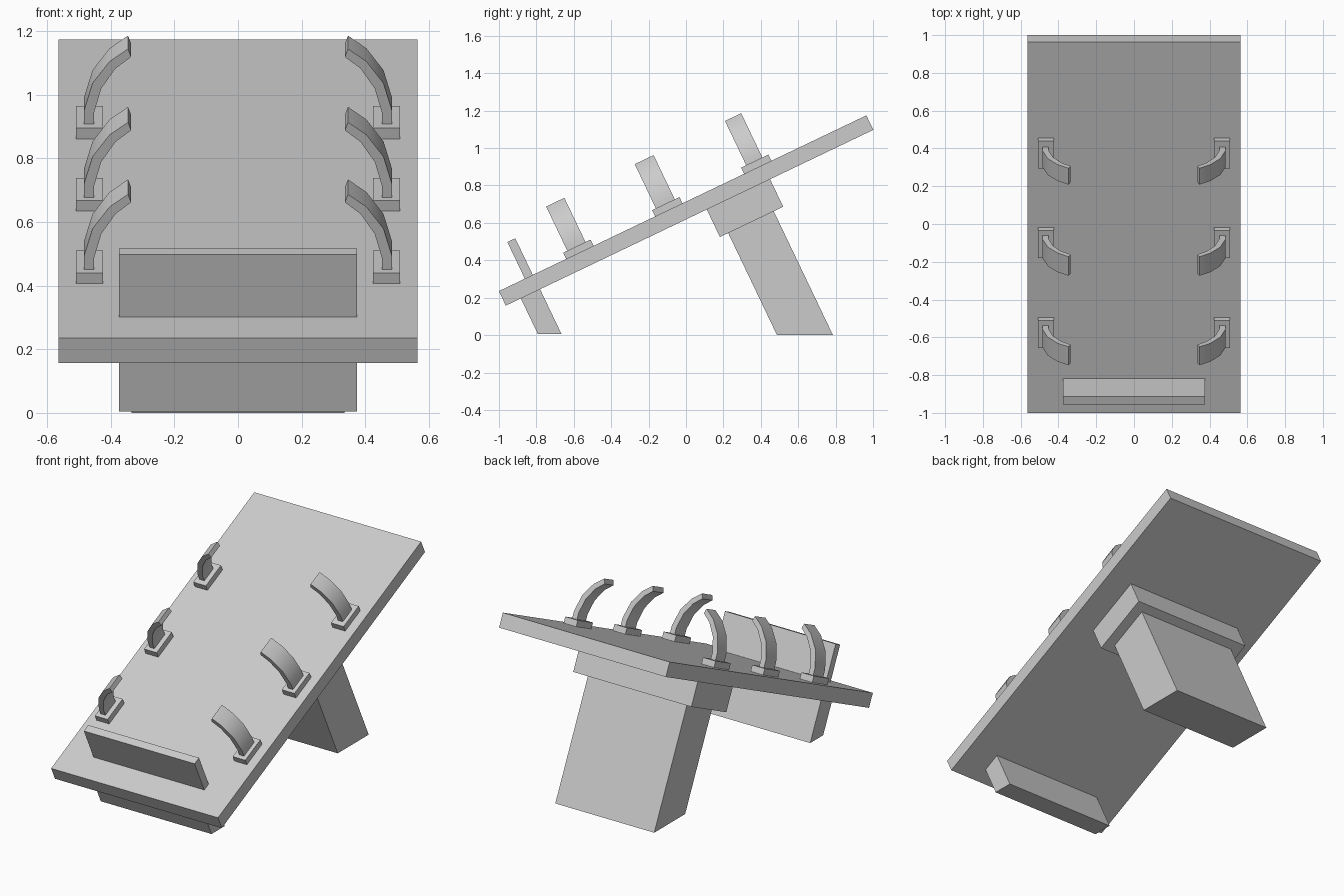
import bpy, bmesh, math
from mathutils import Vector

if "Cube" in bpy.data.objects:
    bpy.data.objects.remove(bpy.data.objects["Cube"])

TILT = math.radians(25.56)
C, S = math.cos(TILT), math.sin(TILT)
Y0, Z0 = -0.018, 0.705          # centre of the board's top surface


def to_world(x, u, w):
    """x across, u up the slope, w along the board normal."""
    return Vector((x, Y0 + u * C - w * S, Z0 + u * S + w * C))


def w_at(u, z):
    """Normal offset at which a line of constant u meets height z."""
    return (z - Z0 - u * S) / C


def prism(name, ring_a, ring_b):
    """Solid joining two matching rings of (x, u, w) points."""
    bm = bmesh.new()
    a = [bm.verts.new(to_world(*p)) for p in ring_a]
    b = [bm.verts.new(to_world(*p)) for p in ring_b]
    n = len(a)
    bm.faces.new(a)
    bm.faces.new(b[::-1])
    for i in range(n):
        j = (i + 1) % n
        bm.faces.new((a[j], a[i], b[i], b[j]))
    bmesh.ops.recalc_face_normals(bm, faces=bm.faces)
    me = bpy.data.meshes.new(name)
    bm.to_mesh(me)
    bm.free()
    ob = bpy.data.objects.new(name, me)
    bpy.context.collection.objects.link(ob)
    return ob


def side_prism(name, half, profile):
    """Profile in (u, w), extruded symmetrically across x."""
    return prism(name, [(-half, u, w) for u, w in profile],
                 [(half, u, w) for u, w in profile])


def rect(u0, u1, w0, w1):
    return [(u0, w0), (u1, w0), (u1, w1), (u0, w1)]


def leg(name, half, u0, u1, top, floor):
    """Leg square to the board, cut level at the floor."""
    side_prism(name, half, [(u0, top), (u1, top),
                            (u1, w_at(u1, floor)), (u0, w_at(u0, floor))])


def mirror(ob):
    ob.modifiers.new("mirror", "MIRROR").use_axis[0] = True


# Sloping board, retaining ledge and supports
side_prism("board", 0.565, rect(-1.089, 1.089, -0.086, 0))
side_prism("ledge", 0.375, rect(-0.935, -0.888, -0.02, 0.217))
leg("front_foot", 0.375, -1.0, -0.886, -0.08, 0.005)
side_prism("rear_bracket", 0.40, rect(0.102, 0.477, -0.249, -0.084))
leg("rear_leg", 0.335, 0.151, 0.421, -0.24, 0.0)

# Three pairs of curved clips on small base pads
OUTER = [(0.485, 0.03), (0.485, 0.081), (0.4575, 0.179), (0.404, 0.255), (0.346, 0.299)]
INNER = [(0.336, 0.271), (0.385, 0.231), (0.43, 0.161), (0.453, 0.076), (0.453, 0.03)]
for i, width in enumerate((0.108, 0.112, 0.096)):
    uc = -0.609 + 0.527 * i
    pad = [(0.424, -0.005), (0.509, -0.005), (0.509, 0.037), (0.424, 0.037)]
    mirror(prism(f"clip_pad_{i + 1}", [(x, uc - 0.081, w) for x, w in pad],
                 [(x, uc + 0.081, w) for x, w in pad]))
    ob = prism(f"clip_arm_{i + 1}",
               [(x, uc - 0.003 - width / 2, w) for x, w in OUTER + INNER],
               [(x, uc - 0.003 + width / 2, w) for x, w in OUTER + INNER])
    bpy.ops.object.select_all(action="DESELECT")
    ob.select_set(True)
    bpy.context.view_layer.objects.active = ob
    bpy.ops.object.shade_smooth_by_angle(angle=math.radians(30))
    mirror(ob)
